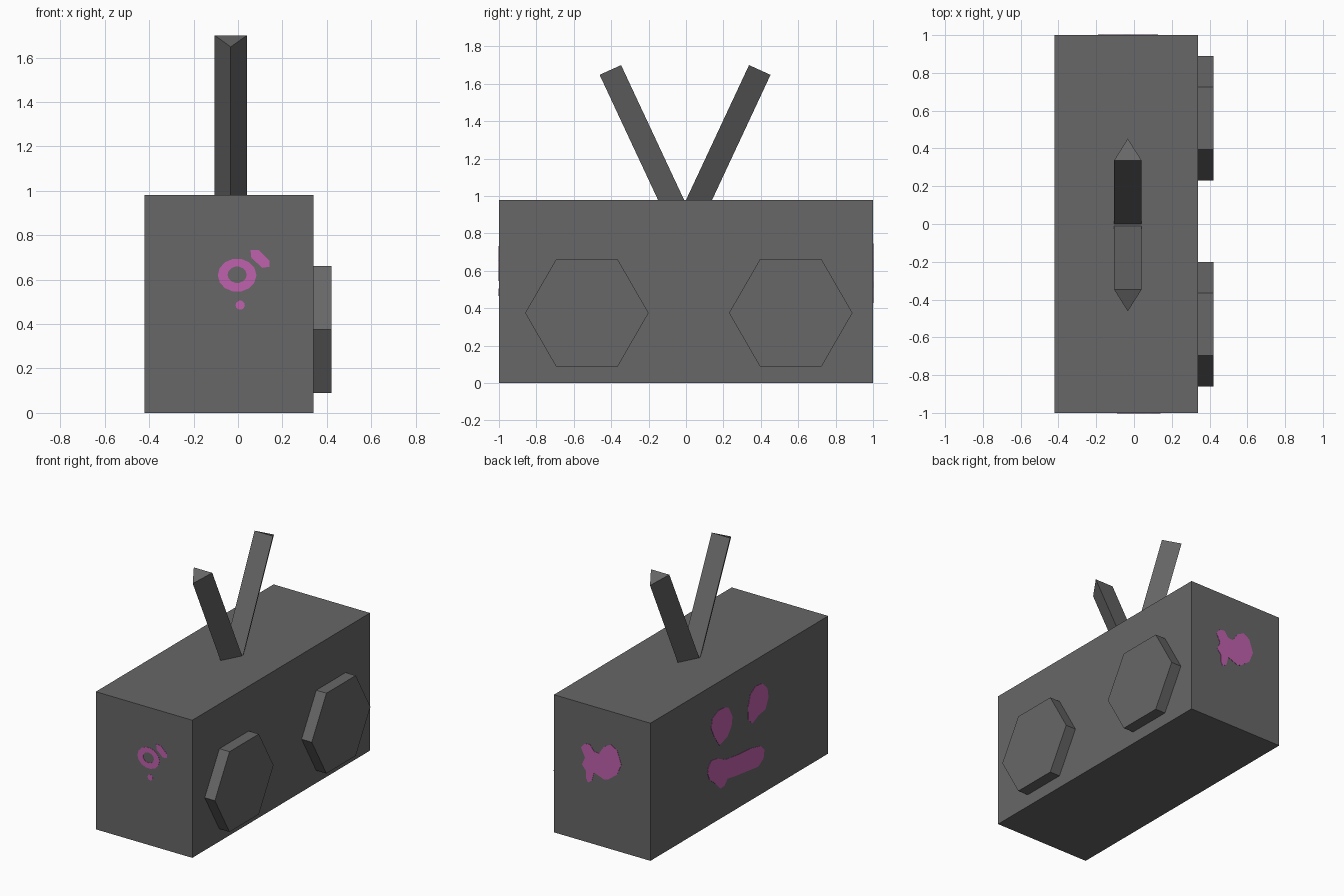
import bpy, bmesh, math

if "Cube" in bpy.data.objects:
    bpy.data.objects.remove(bpy.data.objects["Cube"])


def material(name, rgb):
    m = bpy.data.materials.new(name)
    m.diffuse_color = (*rgb, 1)
    m.use_nodes = True
    m.node_tree.nodes["Principled BSDF"].inputs["Base Color"].default_value = m.diffuse_color
    return m


GREY = material("dark grey", (0.135, 0.135, 0.135))
PINK = material("pink paint", (0.53, 0.12, 0.42))


def finish(name, bm, mat):
    bmesh.ops.recalc_face_normals(bm, faces=bm.faces)
    me = bpy.data.meshes.new(name)
    bm.to_mesh(me)
    bm.free()
    me.materials.append(mat)
    ob = bpy.data.objects.new(name, me)
    bpy.context.collection.objects.link(ob)
    return ob


def loft(name, a, b, mat):
    """Solid between two matching outlines."""
    bm = bmesh.new()
    va = [bm.verts.new(p) for p in a]
    vb = [bm.verts.new(p) for p in b]
    n = len(va)
    bm.faces.new(va)
    bm.faces.new(vb)
    for i in range(n):
        j = (i + 1) % n
        bm.faces.new((va[i], va[j], vb[j], vb[i]))
    return finish(name, bm, mat)


# Placing a 2D outline on each wall: (u, z, distance out of the wall)
T = 0.002
WALL = {
    "front": lambda u, z, d: (u, -1 - d, z),
    "back": lambda u, z, d: (u, 1 + d, z),
    "left": lambda u, z, d: (-0.42 - d, u, z),
    "right": lambda u, z, d: (0.34 + d, u, z),
}


def plate(name, wall, pts, mat=PINK, depth=T):
    f = WALL[wall]
    loft(name, [f(u, z, -T) for u, z in pts], [f(u, z, depth) for u, z in pts], mat)


def ellipse(cu, cz, ru, rz, n):
    return [(cu + ru * math.cos(2 * math.pi * i / n),
             cz + rz * math.sin(2 * math.pi * i / n)) for i in range(n)]


# Box body
base = [(-0.42, -1), (0.34, -1), (0.34, 1), (-0.42, 1)]
loft("body", [(x, y, 0) for x, y in base], [(x, y, 0.98) for x, y in base], GREY)

# Hexagonal speakers on the right side
for name, y in (("front_speaker", -0.53), ("rear_speaker", 0.56)):
    plate(name, "right", ellipse(y, 0.375, 0.33, 0.33, 6), GREY, 0.08)

# Three-sided antennas, flat side inward and ridge outward
for name, s in (("rear_antenna", 1), ("front_antenna", -1)):
    def ring(dy, dz):
        return [(-0.105, s * 0.342 - 0.005 - s * dy, 1.70 - dz),
                (0.04, s * 0.342 - 0.005 - s * dy, 1.70 - dz),
                (-0.033, s * 0.457 - 0.005 - s * dy, 1.648 - dz)]
    loft(name, ring(0, 0), ring(0.341, 0.73), GREY)

# Painted face on the left side
plate("eye_1", "left", [
    (.124, .759), (.079, .677), (.09, .61), (.135, .556), (.225, .526),
    (.281, .604), (.32, .684), (.303, .749), (.236, .78), (.169, .776)])
plate("eye_2", "left", [
    (-.258, .784), (-.315, .727), (-.326, .659), (-.292, .585), (-.213, .573),
    (-.146, .541), (-.101, .58), (-.096, .675), (-.124, .757), (-.18, .793)])
plate("mouth", "left", [
    (.348, .423), (.315, .453), (.247, .441), (.157, .4), (.011, .38),
    (-.124, .371), (-.236, .346), (-.281, .304), (-.27, .244), (-.213, .208),
    (-.101, .222), (.034, .238), (.135, .255), (.169, .218), (.213, .214),
    (.27, .271), (.337, .325), (.36, .377)])

# Paint splash on the back
plate("back_splash", "back", [
    (.126, .662), (.094, .699), (.055, .702), (.023, .661), (-.016, .657),
    (-.056, .717), (-.111, .746), (-.159, .716), (-.191, .624), (-.159, .545),
    (-.088, .491), (-.056, .482), (-.001, .503), (.023, .511), (.039, .45),
    (.071, .427), (.087, .458), (.087, .508), (.118, .543), (.094, .599)])

# Paint marks on the front: streak, dot and ring
plate("front_streak", "front", [
    (.056, .734), (.092, .734), (.141, .685), (.141, .658), (.11, .653), (.06, .698)])
plate("front_dot", "front", ellipse(.01, .485, .021, .021, 10))

bm = bmesh.new()
N = 14
outer = ellipse(-.004, .62, .087, .075, N)
inner = ellipse(-.004, .622, .043, .037, N)
loops = [[bm.verts.new(WALL["front"](u, z, d)) for u, z in pts]
         for pts, d in ((outer, -T), (outer, T), (inner, T), (inner, -T))]
for k in range(4):
    a, b = loops[k], loops[(k + 1) % 4]
    for i in range(N):
        j = (i + 1) % N
        bm.faces.new((a[i], a[j], b[j], b[i]))
finish("front_ring", bm, PINK)
